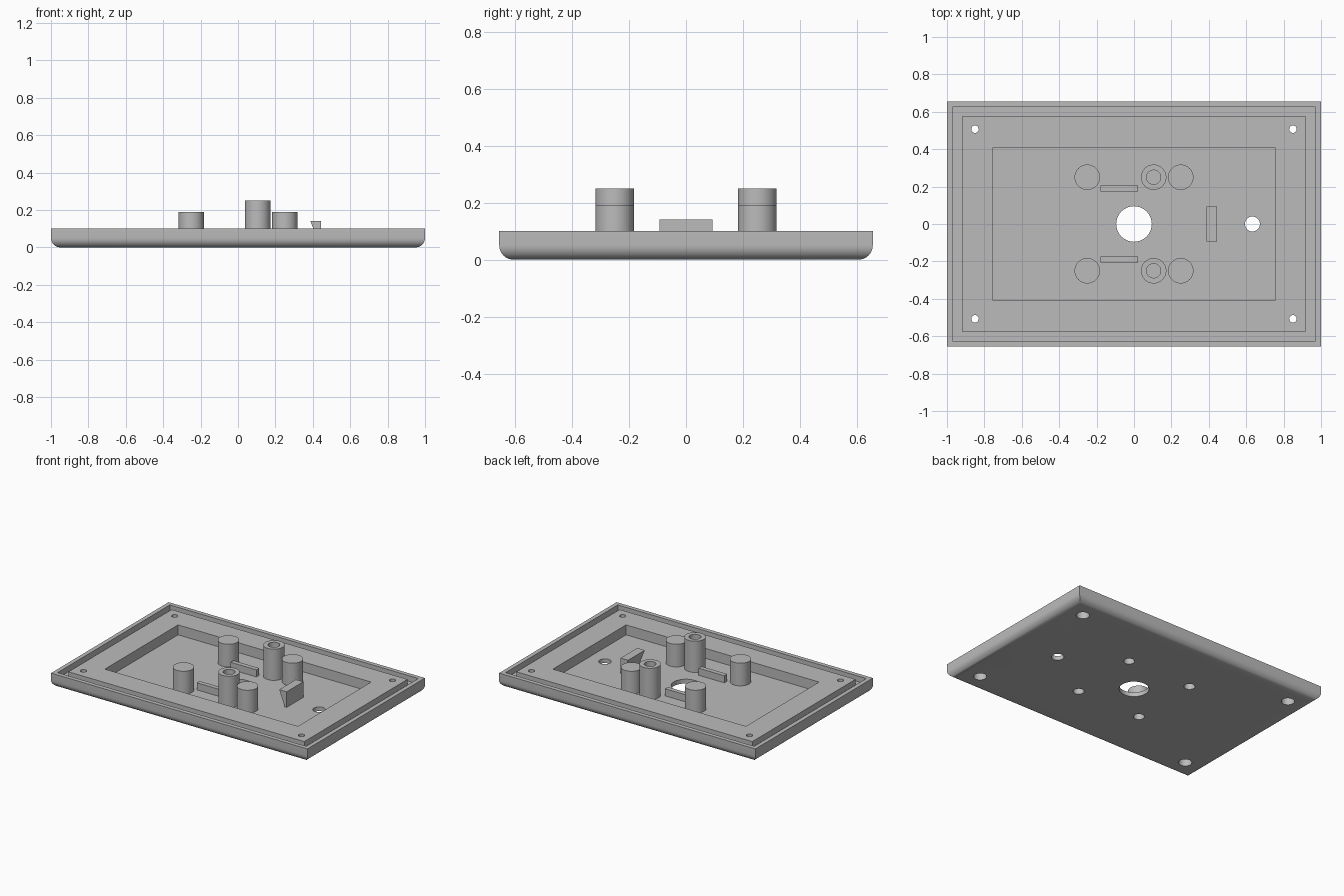
import bpy
import bmesh
import math

if "Cube" in bpy.data.objects:
    bpy.data.objects.remove(bpy.data.objects["Cube"])

GREY = 0.5
grey = bpy.data.materials.new("plain grey")
grey.use_nodes = True
grey.diffuse_color = (GREY, GREY, GREY, 1)
grey.node_tree.nodes["Principled BSDF"].inputs["Base Color"].default_value = (GREY, GREY, GREY, 1)

HALF_X, HALF_Y = 1.0, 0.655
TOP, FLOOR, ROUND = 0.1, 0.03, 0.05


def finish(name, bm):
    bmesh.ops.recalc_face_normals(bm, faces=bm.faces)
    mesh = bpy.data.meshes.new(name)
    bm.to_mesh(mesh)
    bm.free()
    mesh.materials.append(grey)
    ob = bpy.data.objects.new(name, mesh)
    bpy.context.collection.objects.link(ob)
    return ob


def loft(name, rings):
    """Skin a stack of equal point rings and cap both ends."""
    bm = bmesh.new()
    loops = [[bm.verts.new(p) for p in ring] for ring in rings]
    n = len(loops[0])
    for a, b in zip(loops, loops[1:]):
        for i in range(n):
            j = (i + 1) % n
            bm.faces.new((a[i], a[j], b[j], b[i]))
    bm.faces.new(loops[0])
    bm.faces.new(loops[-1])
    return finish(name, bm)


def rect(x0, x1, y0, y1, z):
    return [(x0, y0, z), (x1, y0, z), (x1, y1, z), (x0, y1, z)]


def inset_rect(inset, z):
    x, y = HALF_X - inset, HALF_Y - inset
    return rect(-x, x, -y, y, z)


def circle(x, y, r, z, n=48):
    angles = [2 * math.pi * i / n for i in range(n)]
    return [(x + r * math.cos(a), y + r * math.sin(a), z) for a in angles]


def cylinder(name, x, y, r, z0, z1):
    return loft(name, [circle(x, y, r, z0), circle(x, y, r, z1)])


def cut(ob, cutter):
    mod = ob.modifiers.new("cut", "BOOLEAN")
    mod.operation = "DIFFERENCE"
    mod.solver = "EXACT"
    mod.object = cutter
    bpy.context.view_layer.objects.active = ob
    bpy.ops.object.modifier_apply(modifier=mod.name)
    bpy.data.objects.remove(cutter)


def smooth(ob):
    bpy.ops.object.select_all(action="DESELECT")
    ob.select_set(True)
    bpy.context.view_layer.objects.active = ob
    bpy.ops.object.shade_smooth_by_angle(angle=math.radians(30))


# Plate: rounded underside, rim, seal groove, raised land and central pocket
STEPS = 8
arc = [math.pi / 2 * i / STEPS for i in range(STEPS + 1)]
profile = [(ROUND * (1 - math.sin(a)), ROUND * (1 - math.cos(a))) for a in arc]
profile += [(0, TOP), (0.03, TOP), (0.03, 0.06), (0.08, 0.06),
            (0.08, TOP), (0.247, TOP), (0.247, FLOOR)]
plate = loft("cover_plate", [inset_rect(i, z) for i, z in profile])

# Through holes, and counterbored screw holes in the corners
cut(plate, cylinder("hole_cutter", 0, 0, 0.095, -0.1, 0.3))
cut(plate, cylinder("hole_cutter", 0.633, 0, 0.04, -0.1, 0.3))
for sx in (-1, 1):
    for sy in (-1, 1):
        x, y = sx * 0.85, sy * 0.507
        cut(plate, loft("screw_cutter", [
            circle(x, y, 0.042, -0.1), circle(x, y, 0.042, 0.05),
            circle(x, y, 0.02, 0.05), circle(x, y, 0.02, 0.3)]))

# Short pegs, bored from the underside
for sx, side_x in ((-1, "right"), (1, "left")):
    for sy, side_y in ((-1, "front"), (1, "back")):
        x, y = sx * 0.25, sy * 0.25
        cut(plate, cylinder("bore_cutter", x, y, 0.035, -0.1, 0.3))
        peg = cylinder(f"peg_{side_y}_{side_x}", x, y, 0.068, FLOOR, 0.19)
        cut(peg, cylinder("bore_cutter", x, y, 0.035, -0.1, 0.15))
        smooth(peg)
smooth(plate)

for sy, side in ((-1, "front"), (1, "back")):
    # Tall hollow posts
    y = sy * 0.25
    post = cylinder(f"post_{side}", 0.105, y, 0.068, FLOOR, 0.25)
    cut(post, cylinder("bore_cutter", 0.105, y, 0.038, 0.05, 0.4))
    smooth(post)
    # Low ribs beside the centre hole
    r0, r1 = sorted((sy * 0.173, sy * 0.205))
    loft(f"rib_{side}", [rect(-0.178, 0.022, r0, r1, z) for z in (FLOOR, 0.08)])

# Wedge-shaped catch, narrower at its foot
loft("catch", [rect(0.43, 0.445, -0.093, 0.093, FLOOR),
               rect(0.387, 0.445, -0.093, 0.093, 0.14)])
